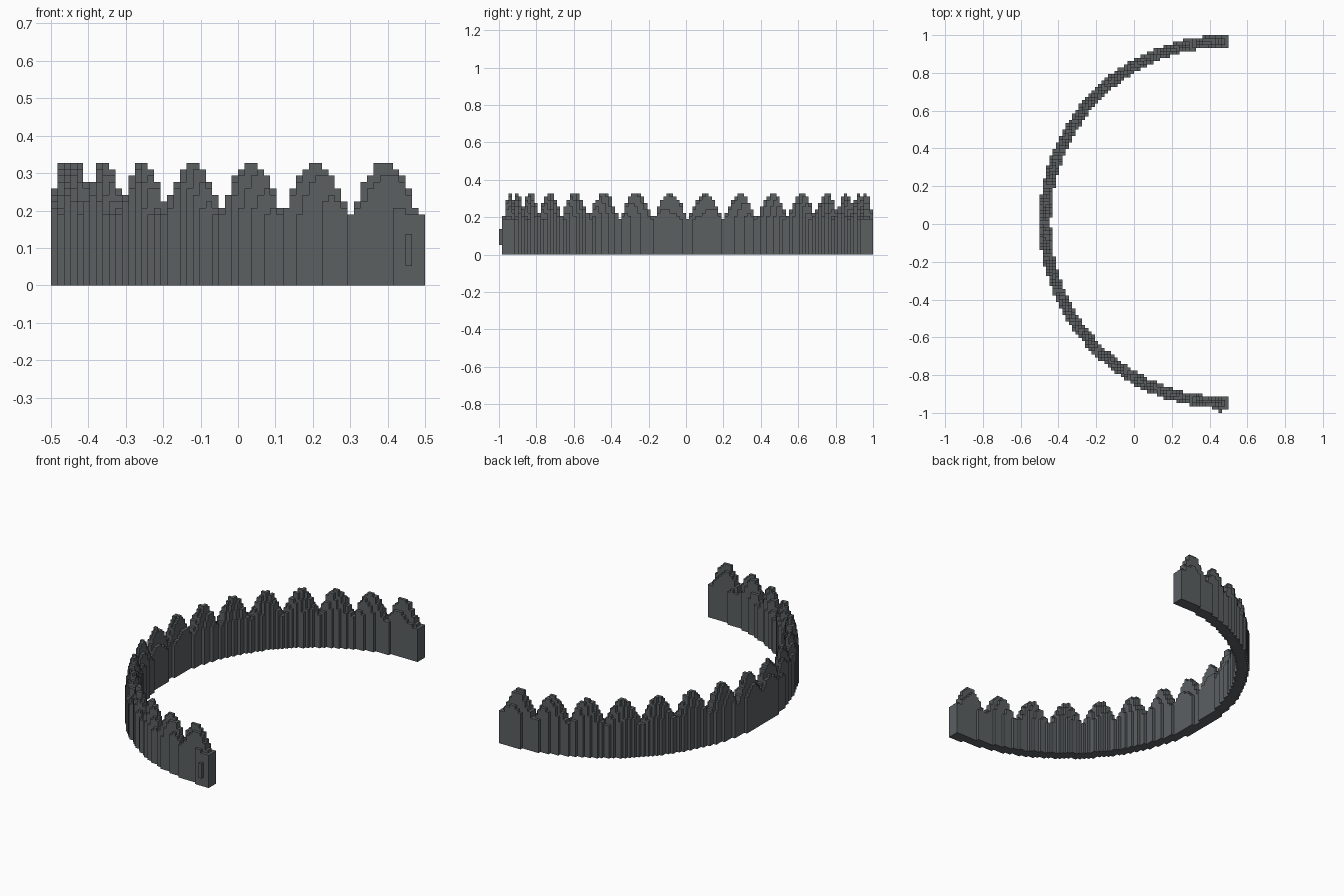
import bpy, bmesh, math

if "Cube" in bpy.data.objects:
    bpy.data.objects.remove(bpy.data.objects["Cube"])

S = 1 / 58                      # block size
NX, NY = 58, 116                # plan grid
CX, CY = 0.486, 0.0115          # arc centre
R_OUT, R_IN = 0.988, 0.926
R_MID, HALF = (R_OUT + R_IN) / 2, 0.033
STAKE = math.pi / 16            # sixteen pointed stakes along the half circle


def height(i, j):
    """Height in blocks of the plan cell, zero where the wall is absent."""
    if not (0 <= i < NX and 0 <= j < NY):
        return 0
    dx = CX - (-0.5 + (i + 0.5) * S)
    dy = -1 + (j + 0.5) * S - CY
    r = math.hypot(dx, dy)
    if not R_IN <= r <= R_OUT:
        return 0
    a = min(abs(math.atan2(dy, dx)), math.pi / 2 - 0.001)
    t = (a % STAKE) / STAKE - 0.5               # across one stake
    d = (r - R_MID) / HALF                      # through the thickness
    z = 0.182 + 0.15 * math.cos(math.pi * t) * max(0, 1 - d * d)
    return min(19, round(z / S))


grey = bpy.data.materials.new("dark grey")
grey.diffuse_color = (0.105, 0.115, 0.121, 1)
grey.use_nodes = True
grey.node_tree.nodes["Principled BSDF"].inputs["Base Color"].default_value = grey.diffuse_color


def make_object(name, bm):
    bmesh.ops.remove_doubles(bm, verts=bm.verts, dist=1e-5)
    mesh = bpy.data.meshes.new(name)
    bm.to_mesh(mesh)
    bm.free()
    mesh.materials.append(grey)
    ob = bpy.data.objects.new(name, mesh)
    bpy.context.collection.objects.link(ob)
    return ob


def quad(bm, *pts):
    bm.faces.new([bm.verts.new((-0.5 + x * S, -1 + y * S, z * S)) for x, y, z in pts])


# curved palisade wall: only the exposed faces of each block column
bm = bmesh.new()
for i in range(NX):
    for j in range(NY):
        h = height(i, j)
        if not h:
            continue
        quad(bm, (i, j, h), (i + 1, j, h), (i + 1, j + 1, h), (i, j + 1, h))
        quad(bm, (i, j, 0), (i, j + 1, 0), (i + 1, j + 1, 0), (i + 1, j, 0))
        sides = [((-1, 0), (i, j + 1), (i, j)), ((1, 0), (i + 1, j), (i + 1, j + 1)),
                 ((0, -1), (i, j), (i + 1, j)), ((0, 1), (i + 1, j + 1), (i, j + 1))]
        for (di, dj), p, q in sides:
            low = height(i + di, j + dj)
            if low < h:
                quad(bm, (*p, low), (*q, low), (*q, h), (*p, h))
make_object("palisade_wall", bm)

# small raised plate on the front end
bm = bmesh.new()
bmesh.ops.create_cube(bm, size=1)
for v in bm.verts:
    v.co = (-0.5 + (55.5 + v.co.x) * S, -1 + (0.5 + v.co.y) * S, (5.5 + v.co.z * 5) * S)
make_object("end_plate", bm)
